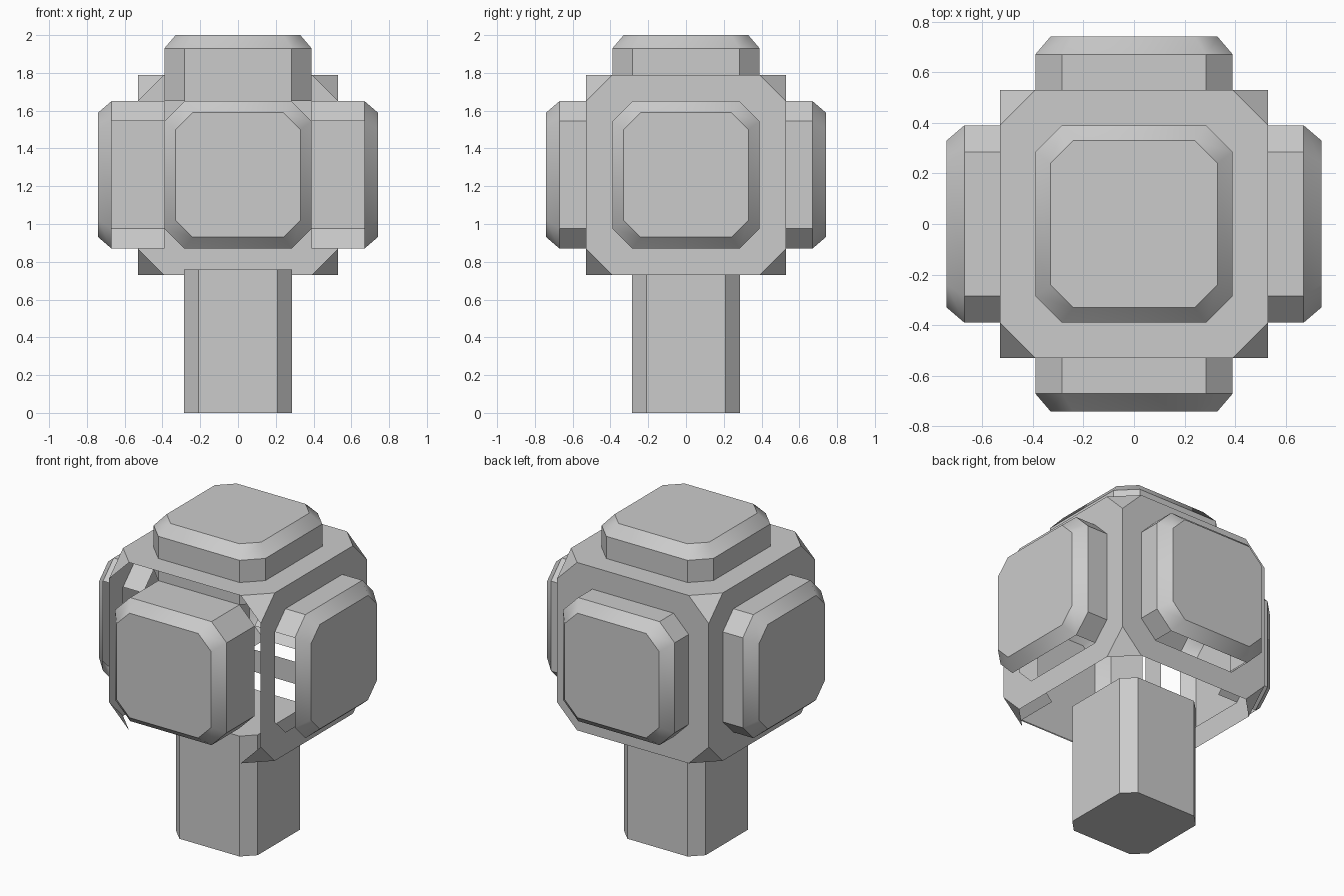
import bpy, bmesh
from mathutils import Vector

if "Cube" in bpy.data.objects:
    bpy.data.objects.remove(bpy.data.objects["Cube"])

CENTRE = Vector((0, 0, 1.26))
X, Y, Z = Vector((1, 0, 0)), Vector((0, 1, 0)), Vector((0, 0, 1))


def octagon(h, c):
    """Square of half size h with corners cut by c, counter-clockwise."""
    k = h - c
    return [(h, -k), (h, k), (k, h), (-k, h), (-h, k), (-h, -k), (-k, -h), (k, -h)]


def axes(n):
    """Two directions spanning the face with outward normal n."""
    u = X if abs(n.z) > 0.5 else Z.cross(n)
    return u, n.cross(u)


def ring(bm, n, h, c, d):
    u, v = axes(n)
    return [bm.verts.new(CENTRE + u * a + v * b + n * d) for a, b in octagon(h, c)]


def bridge(bm, lower, upper, keep=lambda i: True):
    for i in range(8):
        j = (i + 1) % 8
        if keep(i):
            bm.faces.new((lower[i], lower[j], upper[j], upper[i]))


def finish(name, bm, smooth=False):
    bmesh.ops.remove_doubles(bm, verts=bm.verts, dist=0.0005)
    me = bpy.data.meshes.new(name)
    bm.to_mesh(me)
    bm.free()
    ob = bpy.data.objects.new(name, me)
    bpy.context.collection.objects.link(ob)
    if smooth:
        bpy.ops.object.select_all(action='DESELECT')
        bpy.context.view_layer.objects.active = ob
        ob.select_set(True)
        bpy.ops.object.shade_smooth_by_angle(angle=0.6)
    return ob


# Thin outer frame: four pierced sides (front and underside are open)
bm = bmesh.new()
for n in (X, -X, Y, Z):
    bridge(bm, ring(bm, n, 0.53, 0.14, 0.53), ring(bm, n, 0.39, 0.106, 0.53))

# Corner triangles of the frame
for sx in (-1, 1):
    for sy in (-1, 1):
        for sz in (-1, 1):
            s = Vector((sx, sy, sz))
            pts = []
            for k in range(3):
                p = s * 0.53
                p[k] = s[k] * 0.39
                pts.append(bm.verts.new(CENTRE + p))
            if sx * sy * sz < 0:
                pts.reverse()
            bm.faces.new(pts)
finish("head_frame", bm)


# Bevelled pads; hidden lower and inner walls are left open
def pad(name, n):
    bm = bmesh.new()
    base = ring(bm, n, 0.39, 0.106, 0.39)
    rim = ring(bm, n, 0.39, 0.106, 0.67)
    face = ring(bm, n, 0.33, 0.09, 0.74)
    u, v = axes(n)
    pts = octagon(0.39, 0.106)

    def keep(i):
        (a, b), (c, d) = pts[i], pts[(i + 1) % 8]
        w = (u * (a + c) + v * (b + d)).normalized()
        if abs(n.z) < 0.5 and w.z < -0.9:
            return False
        if abs(n.x) > 0.5 and (w.y < -0.9 or (w.y < -0.5 and w.z < -0.5)):
            return False
        return True

    bridge(bm, base, rim, keep)
    bridge(bm, rim, face)
    bm.faces.new(face)
    loose = [p for p in bm.verts if not p.link_faces]
    bmesh.ops.delete(bm, geom=loose, context='VERTS')
    finish(name, bm, smooth=True)


for name, n in (("right_pad", X), ("left_pad", -X), ("back_pad", Y),
                ("front_pad", -Y), ("top_pad", Z)):
    pad(name, n)

# Chamfered square post
bm = bmesh.new()
low = ring(bm, Z, 0.285, 0.075, -1.26)
high = ring(bm, Z, 0.285, 0.075, -0.50)
bridge(bm, low, high)
bm.faces.new(low[::-1])
bm.faces.new(high)
finish("post", bm)
